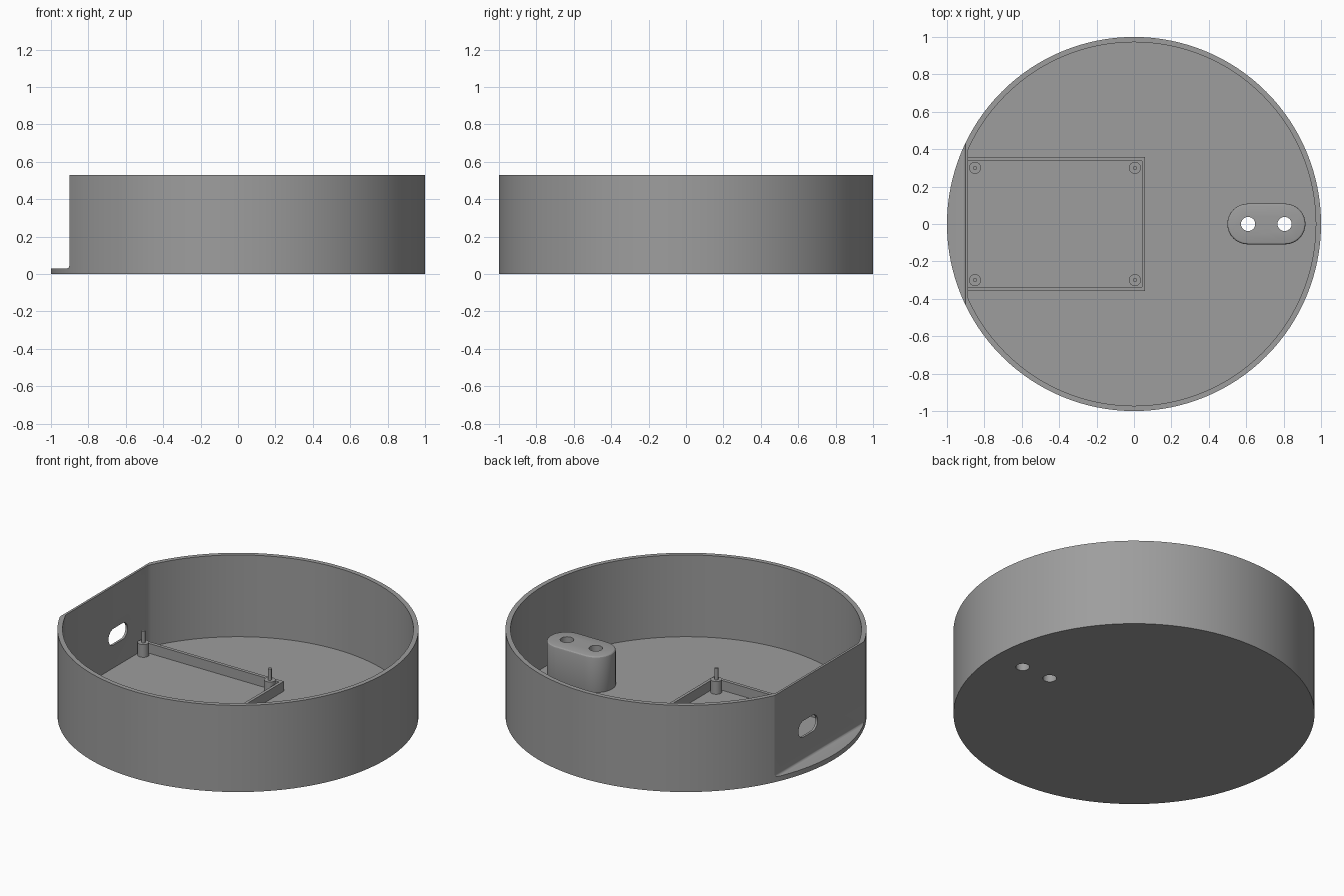
import bpy, bmesh, math
from mathutils import Vector

if "Cube" in bpy.data.objects:
    bpy.data.objects.remove(bpy.data.objects["Cube"])

grey = bpy.data.materials.new("mid grey")
grey.diffuse_color = (0.34, 0.34, 0.34, 1)
grey.use_nodes = True
grey.node_tree.nodes["Principled BSDF"].inputs["Base Color"].default_value = grey.diffuse_color

R, H, FLOOR = 1.0, 0.53, 0.03
FLAT_OUT, FLAT_IN, R_IN = -0.902, -0.888, 0.972


def prism(name, pts, lo, hi, axis="z"):
    """Extrude a 2D outline along an axis: z uses (x, y), x uses (y, z), y uses (x, z)."""
    place = {"z": lambda u, v, w: (u, v, w),
             "x": lambda u, v, w: (w, u, v),
             "y": lambda u, v, w: (u, w, v)}[axis]
    bm = bmesh.new()
    face = bm.faces.new([bm.verts.new(place(u, v, lo)) for u, v in pts])
    new = bmesh.ops.extrude_face_region(bm, geom=[face])["geom"]
    shift = Vector(place(0, 0, hi - lo))
    bmesh.ops.translate(bm, vec=shift, verts=[g for g in new if isinstance(g, bmesh.types.BMVert)])
    bmesh.ops.recalc_face_normals(bm, faces=bm.faces)
    mesh = bpy.data.meshes.new(name)
    bm.to_mesh(mesh)
    bm.free()
    mesh.materials.append(grey)
    ob = bpy.data.objects.new(name, mesh)
    bpy.context.collection.objects.link(ob)
    return ob


def circle(cx, cy, r, n):
    return [(cx + r * math.cos(2 * math.pi * i / n), cy + r * math.sin(2 * math.pi * i / n))
            for i in range(n)]


def stadium(cx, cy, length, width, n=16):
    r, half, pts = width / 2, (length - width) / 2, []
    for side, start in ((1, -math.pi / 2), (-1, math.pi / 2)):
        for i in range(n + 1):
            a = start + math.pi * i / n
            pts.append((cx + side * half + r * math.cos(a), cy + r * math.sin(a)))
    return pts


def cut_circle(r, x_cut, n=128):
    """Circle with its left side cut off straight at x_cut."""
    a0 = math.acos(x_cut / r)
    inner = [(x, y) for x, y in circle(0, 0, r, n) if x > x_cut + 0.002]
    inner.sort(key=lambda p: math.atan2(p[1], p[0]))
    y = r * math.sin(a0)
    return [(x_cut, -y)] + inner + [(x_cut, y)]


def apply_all(ob):
    bpy.ops.object.select_all(action="DESELECT")
    bpy.context.view_layer.objects.active = ob
    ob.select_set(True)
    for m in list(ob.modifiers):
        bpy.ops.object.modifier_apply(modifier=m.name)


def subtract(ob, cutters):
    for c in cutters:
        m = ob.modifiers.new("cut", "BOOLEAN")
        m.operation, m.solver, m.object = "DIFFERENCE", "EXACT", c
    apply_all(ob)


def smooth(ob):
    bpy.ops.object.select_all(action="DESELECT")
    bpy.context.view_layer.objects.active = ob
    ob.select_set(True)
    bpy.ops.object.shade_smooth_by_angle(angle=math.radians(25))


# Cutters: cavity, flat side with a small fillet at its foot, port slot, two through holes
cavity = prism("cavity_cutter", cut_circle(R_IN, FLAT_IN), FLOOR, 0.7)
f = 0.014
fillet = [(FLAT_OUT - f + f * math.sin(a), FLOOR + f - f * math.cos(a))
          for a in (math.pi / 2 * i / 6 for i in range(7))]
flat = prism("flat_cutter", [(-1.2, FLOOR)] + fillet + [(FLAT_OUT, 0.7), (-1.2, 0.7)],
             -0.8, 0.8, "y")
slot = prism("slot_cutter", stadium(0.11, 0.22, 0.185, 0.10), -1.0, -0.8, "x")
holes = [prism("hole_cutter", circle(x, 0, 0.038, 32), -0.1, 0.4) for x in (0.61, 0.805)]

# Round tray with floor, wall and flat side
tray = prism("tray", circle(0, 0, R, 128), 0, H)
subtract(tray, [cavity, flat, slot] + holes)
smooth(tray)

# Rounded block with two holes
block = prism("hole_block", stadium(0.708, 0, 0.418, 0.218), 0.012, 0.25)
bev = block.modifiers.new("bevel", "BEVEL")
bev.width, bev.segments, bev.limit_method = 0.012, 3, "ANGLE"
bev.angle_limit = math.radians(40)
apply_all(block)
subtract(block, holes)
smooth(block)

# Low three-sided frame against the flat wall
prism("board_frame", [(-0.893, -0.357), (0.06, -0.357), (0.06, 0.357), (-0.893, 0.357),
                      (-0.893, 0.336), (0.042, 0.336), (0.042, -0.336), (-0.893, -0.336)],
      0.02, 0.09)

# Four standoffs with locating pins
for x in (-0.85, 0.005):
    for y in (-0.30, 0.30):
        smooth(prism("standoff", circle(x, y, 0.032, 32), 0.02, 0.108))
        smooth(prism("standoff_pin", circle(x, y, 0.011, 16), 0.10, 0.177))

# Remove the cutters
for c in [cavity, flat, slot] + holes:
    bpy.data.objects.remove(c, do_unlink=True)
